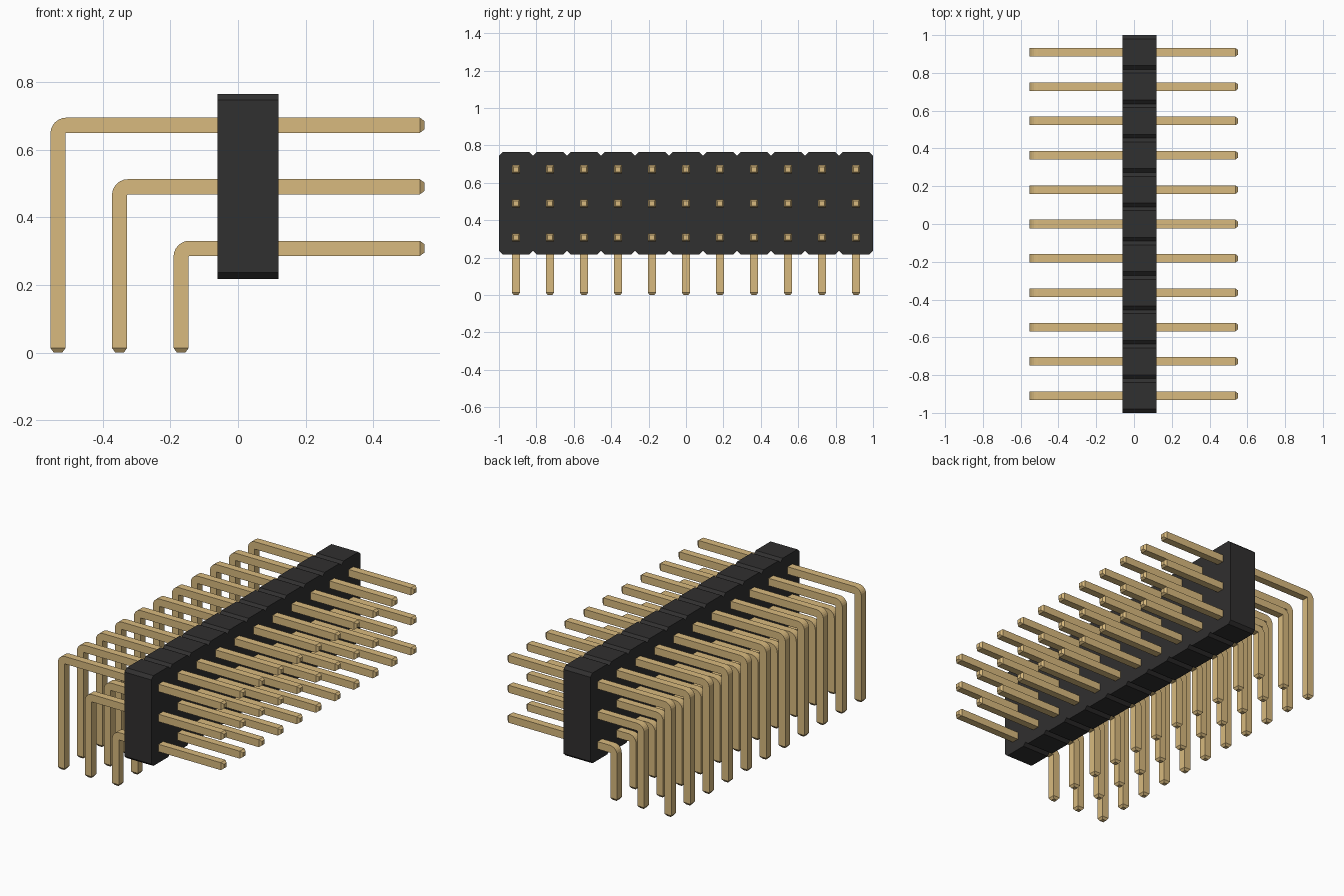
import bpy
import bmesh
from math import sin, cos, pi
from mathutils import Vector

cube = bpy.data.objects.get("Cube")
if cube:
    bpy.data.objects.remove(cube)


def make_material(name, rgb):
    mat = bpy.data.materials.new(name)
    mat.use_nodes = True
    mat.diffuse_color = (*rgb, 1)
    mat.node_tree.nodes["Principled BSDF"].inputs["Base Color"].default_value = (*rgb, 1)
    return mat


def finish_mesh(name, bm, mat):
    bmesh.ops.remove_doubles(bm, verts=bm.verts, dist=0.0002)
    bmesh.ops.recalc_face_normals(bm, faces=bm.faces)
    mesh = bpy.data.meshes.new(name)
    bm.to_mesh(mesh)
    bm.free()
    mesh.materials.append(mat)
    return mesh


def add_object(name, mesh, y=0):
    obj = bpy.data.objects.new(name, mesh)
    obj.location.y = y
    bpy.context.collection.objects.link(obj)
    return obj


black = make_material("black plastic", (0.03, 0.029, 0.029))
gold = make_material("gold metal", (0.69, 0.49, 0.21))

COLUMNS = 11
PITCH = 2 / COLUMNS
HALF = 0.0225        # half the pin thickness
TIP = 0.014          # length of the pin taper
positions = [(i - (COLUMNS - 1) / 2) * PITCH for i in range(COLUMNS)]


# Housing: a row of chamfered cells sharing their joints
def build_housing():
    x0, x1, z0, z1 = -0.06, 0.12, 0.218, 0.764
    cy, cz, h = 0.02, 0.018, PITCH / 2
    bm = bmesh.new()
    for i, y in enumerate(positions):
        outline = [(y - h, z0 + cz), (y - h + cy, z0), (y + h - cy, z0), (y + h, z0 + cz),
                   (y + h, z1 - cz), (y + h - cy, z1), (y - h + cy, z1), (y - h, z1 - cz)]
        near = [bm.verts.new((x0, *p)) for p in outline]
        far = [bm.verts.new((x1, *p)) for p in outline]
        bm.faces.new(near)
        bm.faces.new(far)
        for k in range(8):
            inner_wall = (k == 3 and i < COLUMNS - 1) or (k == 7 and i > 0)
            if not inner_wall:
                n = (k + 1) % 8
                bm.faces.new((near[k], near[n], far[n], far[k]))
    add_object("housing", finish_mesh("housing", bm, black))


# Right-angle pin: square section swept through a tight bend
def build_pin(name, bend_x, height):
    reach, r, steps = 0.551, 0.002, 6
    pivot = Vector((bend_x + HALF + r, 0, height - HALF - r))
    up, left = Vector((0, 0, 1)), Vector((-1, 0, 0))
    sections = [(Vector((reach, 0, height)), up, HALF * 0.55),
                (Vector((reach - TIP, 0, height)), up, HALF)]
    for k in range(steps + 1):
        a = k / steps * pi / 2
        out = Vector((-sin(a), 0, cos(a)))
        sections.append((pivot + out * (HALF + r), out, HALF))
    sections += [(Vector((bend_x, 0, TIP)), left, HALF),
                 (Vector((bend_x, 0, 0)), left, HALF * 0.55)]

    bm = bmesh.new()
    rings = []
    for centre, out, size in sections:
        side = Vector((0, 1, 0))
        rings.append([bm.verts.new(centre + (out * a + side * b) * size)
                      for a, b in ((1, 1), (1, -1), (-1, -1), (-1, 1))])
    for first, second in zip(rings, rings[1:]):
        for k in range(4):
            n = (k + 1) % 4
            bm.faces.new((first[k], first[n], second[n], second[k]))
    bm.faces.new(rings[0])
    bm.faces.new(rings[-1])
    return finish_mesh(name, bm, gold)


build_housing()

# Three rows of pins, nested one inside another
for row, label in enumerate(("lower", "middle", "upper")):
    shift = row * PITCH
    mesh = build_pin(label + "_pin", -0.168 - shift, 0.308 + shift)
    for number, y in enumerate(positions, 1):
        add_object(f"{label}_pin_{number}", mesh, y)
